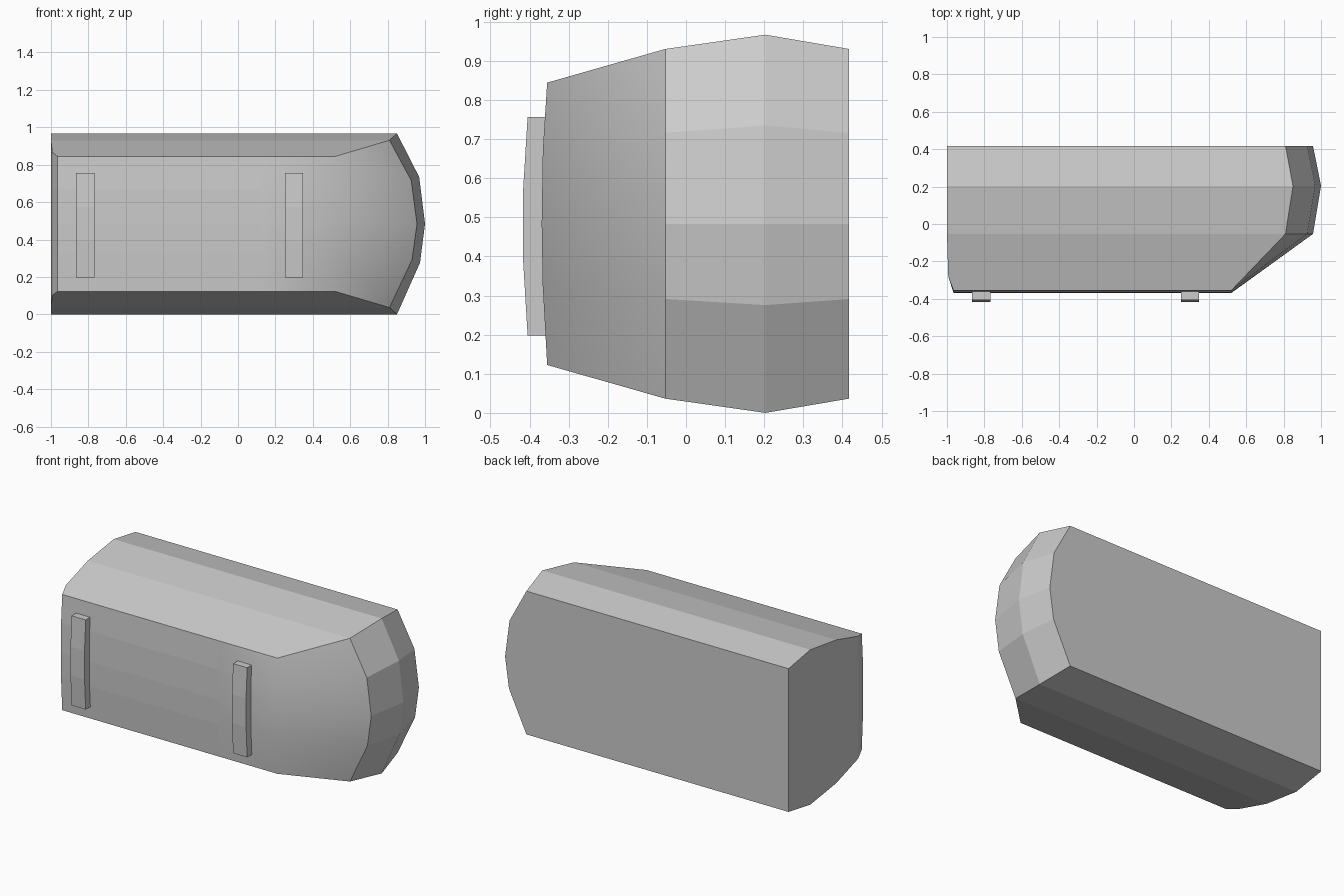
import bpy, bmesh

if "Cube" in bpy.data.objects:
    bpy.data.objects.remove(bpy.data.objects["Cube"])

MID_Z = 0.4835
LEVELS = [1, 0.52, 0, -0.43, -1]        # height fractions, top to bottom
BULGE = [0, 0.79, 1, 0.82, 0]           # outward bulge at each level


def finish(name, bm):
    bmesh.ops.recalc_face_normals(bm, faces=bm.faces)
    mesh = bpy.data.meshes.new(name)
    bm.to_mesh(mesh)
    bm.free()
    obj = bpy.data.objects.new(name, mesh)
    bpy.context.collection.objects.link(obj)
    return obj


# Body: vertical stations around the outline (x rim, x middle, y rim, y middle, half height)
stations = [
    (-1.0, -1.0, 0.417, 0.417, 0.447),
    (-1.0, -1.0, 0.203, 0.203, 0.4835),
    (-1.0, -1.0, -0.053, -0.053, 0.447),
    (-0.993, -0.993, -0.28, -0.28, 0.382),
    (-0.965, -0.965, -0.355, -0.369, 0.361),
    (0.12, 0.12, -0.355, -0.369, 0.361),
    (0.52, 0.52, -0.355, -0.369, 0.361),
    (0.81, 0.957, -0.053, -0.053, 0.447),
    (0.85, 1.0, 0.203, 0.203, 0.4835),
    (0.81, 0.957, 0.417, 0.417, 0.447),
]
bm = bmesh.new()
cols = []
for x0, x1, y0, y1, h in stations:
    cols.append([bm.verts.new((x0 + (x1 - x0) * k, y0 + (y1 - y0) * k, MID_Z + h * w))
                 for w, k in zip(LEVELS, BULGE)])

# Side wall all the way round; the front curve into the nose is smooth
n = len(cols)
for i in range(n):
    a, b = cols[i], cols[(i + 1) % n]
    for j in range(4):
        f = bm.faces.new((a[j], a[j + 1], b[j + 1], b[j]))
        f.smooth = i in (5, 6)

# Faceted top and bottom
for level in (0, 4):
    for strip in ((0, 1, 8, 9), (1, 2, 7, 8), (2, 3, 4, 5, 6, 7)):
        bm.faces.new([cols[i][level] for i in strip])
finish("body", bm)

# Curved straps on the front
profile = [(-0.33, 0.757), (-0.405, 0.757), (-0.4165, 0.57), (-0.4165, 0.39),
           (-0.405, 0.198), (-0.33, 0.198)]
for name, x in (("left_strap", -0.865), ("right_strap", 0.25)):
    bm = bmesh.new()
    face = bm.faces.new([bm.verts.new((x, y, z)) for y, z in profile])
    new = bmesh.ops.extrude_face_region(bm, geom=[face])["geom"]
    bmesh.ops.translate(bm, vec=(0.097, 0, 0),
                        verts=[v for v in new if isinstance(v, bmesh.types.BMVert)])
    # keep the starting cap so the strap is closed
    if not face.is_valid:
        bmesh.ops.holes_fill(bm, edges=bm.edges)
    finish(name, bm)
